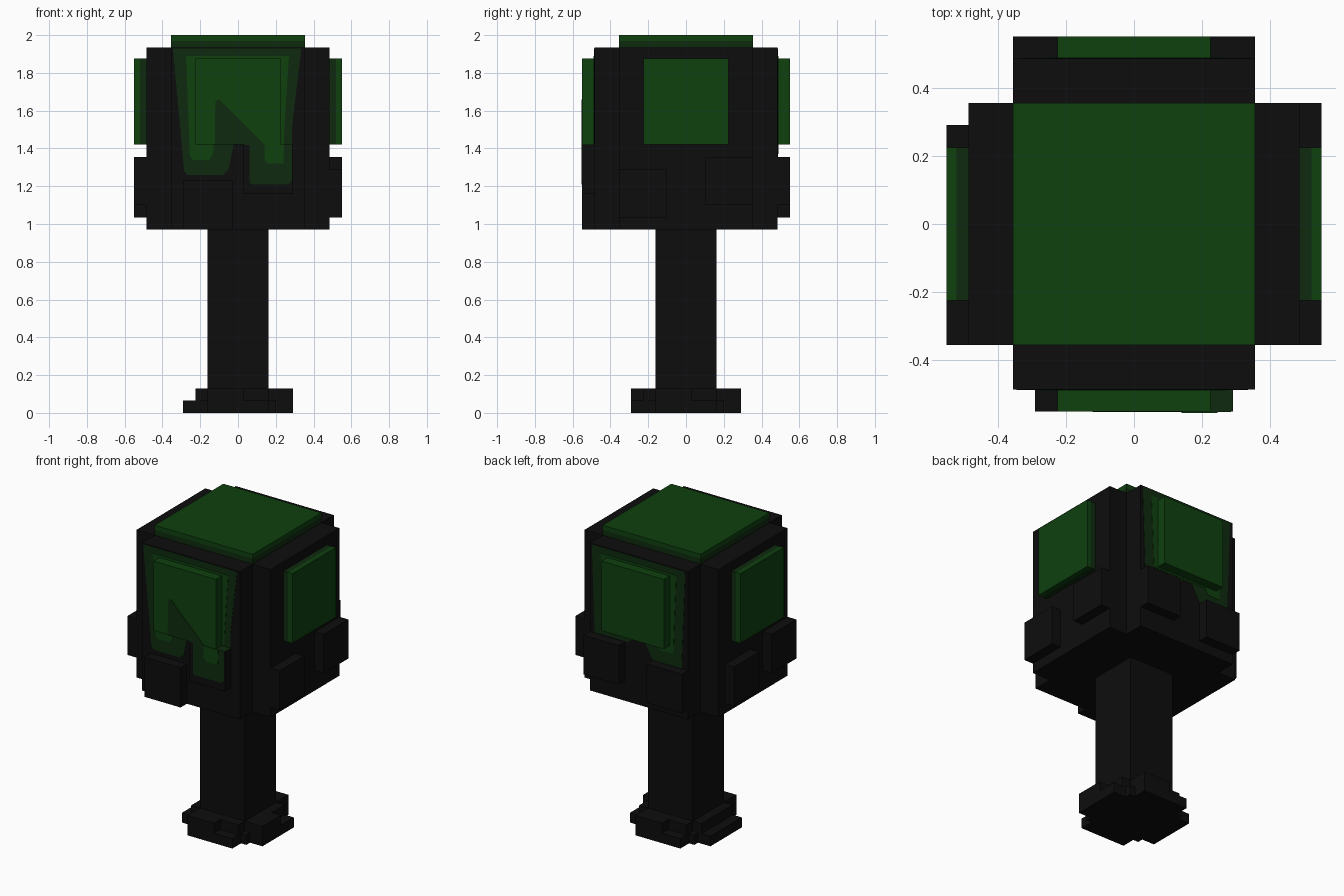
import bpy

if "Cube" in bpy.data.objects:
    bpy.data.objects.remove(bpy.data.objects["Cube"], do_unlink=True)


def material(name, rgb):
    m = bpy.data.materials.new(name)
    m.use_nodes = True
    m.diffuse_color = (*rgb, 1)
    bsdf = m.node_tree.nodes["Principled BSDF"]
    bsdf.inputs["Base Color"].default_value = (*rgb, 1)
    bsdf.inputs["Roughness"].default_value = 0.9
    return m


BLACK = material("charcoal", (0.004, 0.004, 0.004))
DARK = material("dark green", (0.0045, 0.023, 0.0045))
GREEN = material("leaf green", (0.0045, 0.052, 0.0048))


def prism(name, outline, low, high, mat, axis="z"):
    """Extrude a 2D outline along z, or an (x, z) outline along y."""
    def place(a, b, h):
        return (a, b, h) if axis == "z" else (a, h, b)
    n = len(outline)
    verts = [place(a, b, h) for h in (low, high) for a, b in outline]
    faces = [tuple(range(n)), tuple(range(n, 2 * n))]
    faces += [(i, (i + 1) % n, n + (i + 1) % n, n + i) for i in range(n)]
    mesh = bpy.data.meshes.new(name)
    mesh.from_pydata(verts, [], faces)
    mesh.materials.append(mat)
    obj = bpy.data.objects.new(name, mesh)
    bpy.context.collection.objects.link(obj)
    # Make the normals point outwards
    import bmesh
    bm = bmesh.new()
    bm.from_mesh(mesh)
    bmesh.ops.recalc_face_normals(bm, faces=bm.faces)
    bm.to_mesh(mesh)
    bm.free()
    return obj


def box(name, x, y, z, mat):
    outline = [(x[0], y[0]), (x[1], y[0]), (x[1], y[1]), (x[0], y[1])]
    return prism(name, outline, z[0], z[1], mat)


def cross(name, arm, half, z, mat):
    quarter = [(arm, -half), (arm, half), (half, half)]
    outline = []
    for _ in range(4):
        outline += quarter
        quarter = [(-b, a) for a, b in quarter]
    return prism(name, outline, z[0], z[1], mat)


BODY, OUT, W = 0.485, 0.55, 0.225

# Trunk and stepped roots
box("trunk", (-0.162, 0.162), (-0.162, 0.162), (0.13, 0.97), BLACK)
cross("root_lower", 0.29, 0.162, (0, 0.065), BLACK)
cross("root_upper", W, 0.162, (0.065, 0.13), BLACK)
box("root_corner_block", (-0.2, 0.2), (-0.2, 0.2), (0, 0.065), BLACK)
box("root_front_step", (-0.162, 0.03), (-0.29, -W), (0.065, 0.13), BLACK)
box("root_back_step", (-0.03, 0.162), (W, 0.29), (0.065, 0.13), BLACK)
box("root_left_step", (W, 0.29), (-0.162, 0.03), (0.065, 0.13), BLACK)

# Crown body and top slab
cross("crown_body", BODY, 0.355, (0.97, 1.935), BLACK)
box("top_slab_edge", (-0.355, 0.355), (-0.355, 0.355), (1.935, 1.97), DARK)
box("top_slab", (-0.355, 0.355), (-0.355, 0.355), (1.97, 2.0), GREEN)

# Leaf panels on the four sides
PZ = (1.42, 1.875)
for s, label in ((1, "left"), (-1, "right")):
    mid = s * 0.52
    box(label + "_panel_edge", sorted((s * BODY, mid)), (-W, W), PZ, DARK)
    box(label + "_panel", sorted((mid, s * OUT)), (-W, W), PZ, GREEN)
for s, label in ((-1, "front"), (1, "back")):
    box(label + "_panel", (-W, W), sorted((s * BODY, s * OUT)), PZ, GREEN)

# Dark blocks around the lower crown
low, high = (1.035, 1.29), (1.1, 1.355)
box("front_low_block", (-0.29, -0.03), (-OUT, -BODY), (0.97, 1.23), BLACK)
box("front_high_block", (0.03, 0.29), (-OUT, -BODY), (1.16, 1.417), BLACK)
box("front_high_block_top", (0.03, 0.29), (-OUT, -BODY), (1.417, 1.42), DARK)
box("left_low_block", (BODY, OUT), (-0.355, -0.1), low, BLACK)
box("left_high_block", (BODY, OUT), (0.1, 0.355), high, BLACK)
box("right_low_block", (-OUT, -BODY), (0.03, 0.29), low, BLACK)
box("right_high_block", (-OUT, -BODY), (-0.355, -0.1), high, BLACK)
box("back_low_block", (-0.355, -0.1), (BODY, OUT), low, BLACK)
box("back_high_block", (0.1, 0.355), (BODY, OUT), high, BLACK)

# Painted leaf drips on the front
front_outer = [(-0.345, 1.93), (-0.285, 1.28), (-0.27, 1.26), (-0.08, 1.26),
               (-0.05, 1.29), (-0.015, 1.46), (0.02, 1.46), (0.06, 1.41),
               (0.06, 1.22), (0.075, 1.21), (0.27, 1.21), (0.285, 1.23),
               (0.285, 1.5), (0.335, 1.93)]
front_inner = [(-0.275, 1.89), (-0.255, 1.36), (-0.24, 1.34), (-0.15, 1.34),
               (-0.13, 1.38), (-0.12, 1.65), (-0.1, 1.66), (0.14, 1.42),
               (0.14, 1.34), (0.155, 1.32), (0.24, 1.32), (0.245, 1.5),
               (0.27, 1.89)]
prism("front_drip_outer", front_outer, -BODY - 0.002, -BODY, DARK, "y")
prism("front_drip_inner", front_inner, -BODY - 0.004, -BODY, GREEN, "y")
notch = [(-0.122, 1.42), (-0.12, 1.65), (-0.1, 1.66), (0.14, 1.42)]
prism("front_panel_notch", notch, -OUT - 0.002, -OUT, DARK, "y")
drip = [(0.06, 1.42), (0.06, 1.22), (0.075, 1.21), (0.27, 1.21),
        (0.285, 1.23), (0.285, 1.42)]
prism("block_drip_outer", drip, -OUT - 0.002, -OUT, DARK, "y")
drip_core = [(0.14, 1.42), (0.14, 1.34), (0.155, 1.32), (0.24, 1.32),
             (0.245, 1.42)]
prism("block_drip_inner", drip_core, -OUT - 0.004, -OUT, GREEN, "y")

# Painted leaf patch on the back
back_outer = [(0.34, 1.93), (0.32, 1.36), (0.08, 1.36), (0.03, 1.4),
              (-0.04, 1.4), (-0.1, 1.29), (-0.31, 1.29), (-0.335, 1.93)]
back_inner = [(0.275, 1.89), (0.255, 1.41), (-0.14, 1.41), (-0.16, 1.37),
              (-0.25, 1.37), (-0.27, 1.89)]
prism("back_drip_outer", back_outer, BODY, BODY + 0.002, DARK, "y")
prism("back_drip_inner", back_inner, BODY, BODY + 0.004, GREEN, "y")
